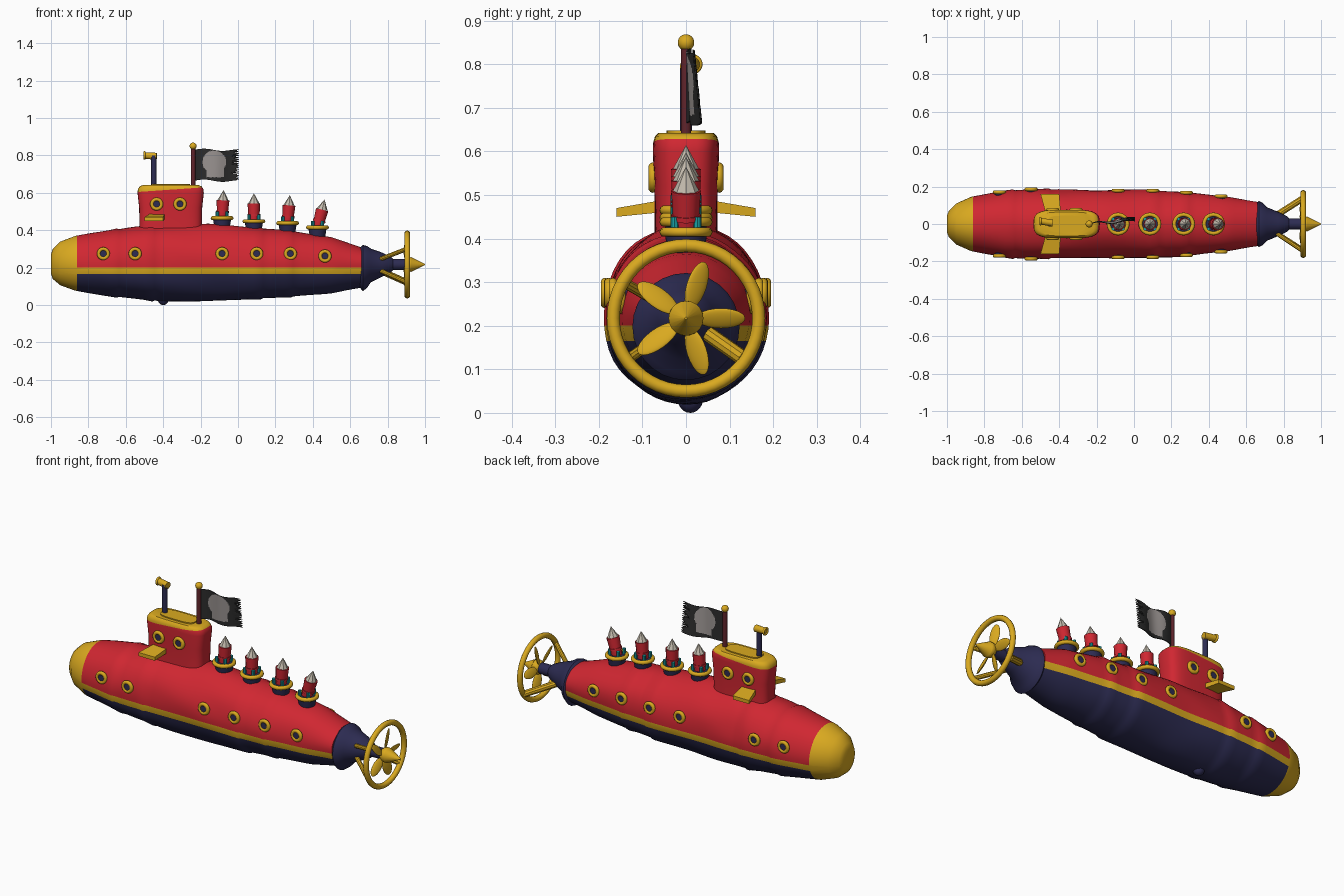
import bpy, bmesh, math, random
from mathutils import Vector, noise

random.seed(4)
if "Cube" in bpy.data.objects:
    bpy.data.objects.remove(bpy.data.objects["Cube"])


def material(name, *rgb):
    m = bpy.data.materials.new(name)
    m.use_nodes = True
    m.diffuse_color = (*rgb, 1)
    m.node_tree.nodes["Principled BSDF"].inputs["Base Color"].default_value = (*rgb, 1)
    return m


RED = material("hull red", 0.63, 0.02, 0.031)
GOLD = material("brass yellow", 0.7, 0.4, 0.014)
NAVY = material("navy", 0.026, 0.025, 0.085)
MAROON = material("dark red wood", 0.12, 0.018, 0.025)
BLACK = material("flag charcoal", 0.025, 0.025, 0.025)
GREY = material("flag grey", 0.33, 0.3, 0.29)
SILVER = material("rocket silver", 0.55, 0.5, 0.42)
TEAL = material("teal", 0.01, 0.36, 0.38)


def finish(obj, name, mats, angle=35):
    obj.name = obj.data.name = name
    for m in mats:
        obj.data.materials.append(m)
    bpy.ops.object.select_all(action="DESELECT")
    obj.select_set(True)
    bpy.context.view_layer.objects.active = obj
    bpy.ops.object.shade_smooth_by_angle(angle=math.radians(angle))
    return obj


def mesh_object(bm, name, mats, angle=35):
    me = bpy.data.meshes.new(name)
    bm.to_mesh(me)
    bm.free()
    obj = bpy.data.objects.new(name, me)
    bpy.context.collection.objects.link(obj)
    return finish(obj, name, mats, angle)


def loft(name, rings, mats, cuts=(), rule=None):
    """Skin closed rings, cut along (point, normal) planes, colour by rule."""
    bm = bmesh.new()
    rows = [[bm.verts.new(p) for p in ring] for ring in rings]
    n = len(rows[0])
    for a, b in zip(rows, rows[1:]):
        for i in range(n):
            j = (i + 1) % n
            bm.faces.new((a[i], a[j], b[j], b[i]))
    bm.faces.new(rows[0])
    bm.faces.new(rows[-1])
    for co, no in cuts:
        geom = bm.verts[:] + bm.edges[:] + bm.faces[:]
        bmesh.ops.bisect_plane(bm, geom=geom, plane_co=co, plane_no=no)
    bmesh.ops.recalc_face_normals(bm, faces=bm.faces)
    if rule:
        for f in bm.faces:
            f.material_index = rule(f.calc_center_median())
    return mesh_object(bm, name, mats)


def rod(name, a, b, r0, r1, mat, sides=20):
    a, b = Vector(a), Vector(b)
    bpy.ops.mesh.primitive_cone_add(vertices=sides, radius1=r0, radius2=r1, depth=(b - a).length,
                                    location=(a + b) / 2,
                                    rotation=(b - a).to_track_quat("Z", "Y").to_euler())
    return finish(bpy.context.object, name, [mat])


def hoop(name, loc, major, minor, rot, mat, segs=28):
    bpy.ops.mesh.primitive_torus_add(location=loc, rotation=rot, major_radius=major,
                                     minor_radius=minor, major_segments=segs, minor_segments=10)
    return finish(bpy.context.object, name, [mat], 60)


def ball(name, loc, scale, mat):
    bpy.ops.mesh.primitive_uv_sphere_add(segments=20, ring_count=12, radius=1, location=loc)
    bpy.context.object.scale = scale
    return finish(bpy.context.object, name, [mat], 60)


# Hull: station, top height, bottom height, half width
HULL = [(-1, .27, .17, .045), (-.99, .30, .14, .07), (-.95, .34, .105, .11), (-.87, .37, .075, .145),
        (-.7, .40, .05, .178), (-.55, .42, .035, .188), (-.4, .43, .02, .185), (-.15, .435, .022, .18),
        (.1, .41, .035, .18), (.3, .395, .045, .17), (.5, .365, .065, .145), (.66, .305, .095, .115)]
SEAMS = [-.86, -.64, -.45, .13, .29, .668]
MID = .22


def section(x):
    for p, q in zip(HULL, HULL[1:]):
        if x <= q[0] + 1e-6:
            t = (x - p[0]) / (q[0] - p[0])
            return [u + (v - u) * t for u, v in zip(p, q)][1:]
    return HULL[-1][1:]


def hull_ring(x, lip=0.0, n=48):
    top, bottom, half = section(x)
    ring = []
    for i in range(n):
        a = math.tau * i / n
        y = half * math.cos(a)
        z = ((top - MID) if math.sin(a) > 0 else (MID - bottom)) * math.sin(a)
        dent = 1 + lip + .03 * noise.noise(Vector((x * 5, y * 9, z * 9)))
        ring.append((x, y * dent, MID + z * dent))
    return ring


# Plates overlap at the seams with a small raised lip
stations = [(p[0], 0) for p in HULL[:4]]
for s, e in zip(SEAMS, SEAMS[1:]):
    steps = max(4, int((e - s) / .04))
    stations += [(s + .004 + (e - s - .012) * k / steps, .03 * (k / steps) ** 5) for k in range(steps + 1)]


def hull_colour(c):
    if c.x < -.86 or .165 < c.z < .2:
        return 1
    return 0 if c.z >= .2 else 2


loft("hull", [hull_ring(x, lip) for x, lip in stations], [RED, GOLD, NAVY],
     [((0, 0, .165), (0, 0, 1)), ((0, 0, .2), (0, 0, 1)), ((-.86, 0, 0), (1, 0, 0))], hull_colour)
ball("keel_lip", (-.4, .01, .035), (.03, .03, .035), NAVY)


# Conning tower with a sloping brass roof
def tower_ring(z, s, n=40):
    ring = []
    for i in range(n):
        c, q = math.cos(math.tau * i / n), math.sin(math.tau * i / n)
        ring.append((-.36 + .172 * s * math.copysign(abs(c) ** .5, c),
                     .074 * s * math.copysign(abs(q) ** .6, q), z))
    return ring


loft("conning_tower", [tower_ring(z, s) for z, s in
                       [(.38, .98), (.44, .97), (.52, .98), (.6, 1.03), (.62, 1.02), (.635, .96), (.642, .86)]],
     [RED, GOLD], [((-.36, 0, .617), (-.07, 0, 1))], lambda c: int(c.z > .617 + .07 * (c.x + .36)))
loft("roof_hatch", [[(x, y, z) for x, y, _ in tower_ring(0, .6)] for z in (.635, .648)], [GOLD])


# Portholes on both sides
def porthole(name, x, y, z, s):
    hoop(name + "_rim", (x, y * s, z), .025, .01, (math.pi / 2, 0, 0), GOLD)
    rod(name + "_glass", (x, (y - .02) * s, z), (x, (y + .006) * s, z), .025, .025, NAVY)


for s in (-1, 1):
    for x in (-.72, -.55, -.085, .1, .28, .465):
        z = .275 if x < .4 else .262
        top, _, half = section(x)
        porthole("hull_porthole", x, half * math.sqrt(1 - ((z - MID) / (top - MID)) ** 2) + .005, z, s)
    for x in (-.435, -.31):
        porthole("tower_porthole", x, .076, .54, s)
    # Diving planes
    loft("diving_plane", [[(x0, y * s, z - h), (x1, y * s, z - h), (x1, y * s, z + h), (x0, y * s, z + h)]
                          for x0, x1, y, z, h in [(-.47, -.39, .05, .475, .014), (-.5, -.4, .16, .46, .01)]],
         [GOLD])

# Periscope
rod("periscope_tube", (-.45, 0, .62), (-.45, 0, .8), .014, .014, NAVY)
rod("periscope_head", (-.435, .005, .795), (-.5, .015, .8), .019, .017, GOLD)
hoop("periscope_eyepiece", (-.5, .015, .8), .017, .006, (0, math.pi / 2, 0), GOLD)

# Flag pole and ragged flag with a pale patch
rod("flag_pole", (-.24, 0, .62), (-.24, 0, .84), .012, .012, MAROON)
ball("pole_ball", (-.24, 0, .85), (.019, .019, .019), GOLD)
COLS, ROWS = 60, 45
bm = bmesh.new()
grid = []
for r in range(ROWS + 1):
    v = r / ROWS
    width = .237 - (random.uniform(0, .045) if r % 3 else 0)
    row = []
    for c in range(COLS + 1):
        u = c / COLS
        x = -.232 + .19 * min(u / .85, 1) + (width - .19) * max(0, (u - .85) / .15)
        z = .665 + .165 * v + .006 * math.sin(u * 7)
        row.append(bm.verts.new((x, u * (.012 + .018 * (1 - v)) + .006 * math.sin(u * 9), z)))
    grid.append(row)
for r in range(ROWS):
    for c in range(COLS):
        f = bm.faces.new((grid[r][c], grid[r][c + 1], grid[r + 1][c + 1], grid[r + 1][c]))
        p = f.calc_center_median()
        dome = ((p.x + .127) / .063) ** 2 + ((p.z - .765) / .062) ** 2 < 1
        f.material_index = int(dome or (abs(p.x + .122) < .045 and .683 < p.z < .76))
flag = mesh_object(bm, "flag", [BLACK, GREY])
flag.modifiers.new("thickness", "SOLIDIFY").thickness = .004

# Rocket launchers along the deck: station, rim height, lean
for x, z, lean in [(-.085, .465, .005), (.085, .448, 0), (.265, .438, .008), (.425, .415, .025)]:
    rod("launcher_cup", (x, 0, z - .07), (x, 0, z + .005), .038, .05, NAVY)
    hoop("launcher_rim", (x, 0, z), .05, .011, (0, 0, 0), GOLD)
    base, mid, tip = (Vector((x + lean * k, 0, z + h)) for k, h in [(0, 0), (1, .095), (1.5, .15)])
    rod("rocket_body", base, mid, .028, .034, RED, 12)
    rod("rocket_collar", base.lerp(mid, .3), base.lerp(mid, .42), .034, .034, RED, 12)
    rod("rocket_tip", mid, tip, .03, 0, SILVER, 8)
    for k in range(4):
        a = math.tau * (k + .5) / 4
        p = Vector((x + .037 * math.cos(a), .037 * math.sin(a), z - .005))
        rod("launcher_peg", p, p + Vector((0, 0, .04)), .009, .009, TEAL, 8)


# Tail cone with a flared collar
def circle(x, r, zc, n=28):
    return [(x, r * math.cos(math.tau * i / n), zc + r * math.sin(math.tau * i / n)) for i in range(n)]


loft("tail_cone", [circle(*p) for p in [(.652, .108, .2), (.668, .123, .198), (.69, .112, .204), (.71, .09, .212),
                                        (.77, .065, .216), (.82, .04, .217), (.83, .03, .217)]], [NAVY])
AXIS = Vector((0, 0, .217))
rod("propeller_shaft", AXIS + Vector((.82, 0, 0)), AXIS + Vector((.89, 0, 0)), .03, .03, NAVY)

# Propeller, spinner and guard ring
rod("spinner", AXIS + Vector((.925, 0, 0)), AXIS + Vector((1, 0, 0)), .04, .003, GOLD)
ball("propeller_hub", AXIS + Vector((.915, 0, 0)), (.035, .04, .04), GOLD)
for k in range(5):
    a = math.tau * k / 5
    out = Vector((0, math.cos(a), math.sin(a)))
    blade = ball("propeller_blade", AXIS + Vector((.9, 0, 0)) + out * .08, (.008, .026, .056), GOLD)
    blade.rotation_euler = (a - math.pi / 2, 0, 0)
    blade.rotation_euler.rotate_axis("Z", .5)
hoop("guard_ring", AXIS + Vector((.905, 0, 0)), .167, .015, (0, math.pi / 2, 0), GOLD, 48)
for deg, r in ((150, .012), (215, .012), (325, .018)):
    a = math.radians(deg)
    out = Vector((0, math.cos(a), math.sin(a)))
    rod("guard_strut", AXIS + Vector((.765, 0, 0)) + out * .06, AXIS + Vector((.9, 0, 0)) + out * .165,
        r, r, GOLD, 10)
